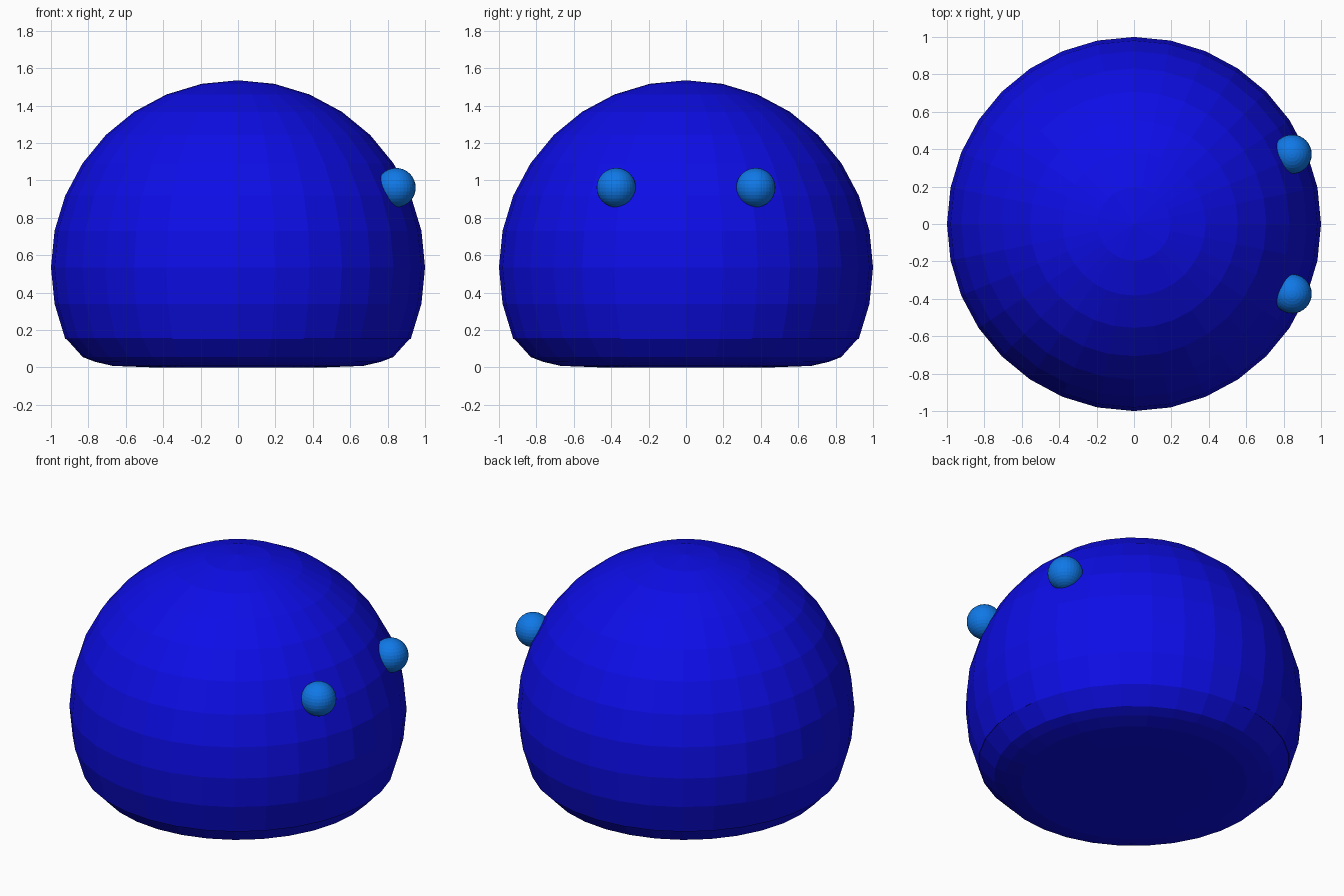
import bpy, bmesh, math

if "Cube" in bpy.data.objects:
    bpy.data.objects.remove(bpy.data.objects["Cube"])

SEG = 32
BODY_Z = 0.535


def material(name, rgb):
    m = bpy.data.materials.new(name)
    m.diffuse_color = (*rgb, 1.0)
    m.use_nodes = True
    m.node_tree.nodes["Principled BSDF"].inputs["Base Color"].default_value = m.diffuse_color
    return m


def finish(bm, name, mat):
    bmesh.ops.recalc_face_normals(bm, faces=bm.faces)
    mesh = bpy.data.meshes.new(name)
    bm.to_mesh(mesh)
    bm.free()
    mesh.materials.append(mat)
    obj = bpy.data.objects.new(name, mesh)
    bpy.context.collection.objects.link(obj)
    return obj


deep_blue = material("deep blue", (0.004, 0.004, 0.8))
light_blue = material("light blue", (0.005, 0.19, 0.8))

# Body: faceted unit dome with a rounded, flattened underside
profile = [(0.0, BODY_Z + 1.0)]
for i in range(1, 11):
    a = math.pi * i / 16
    profile.append((math.sin(a), BODY_Z + math.cos(a)))
profile += [(0.92, 0.155), (0.83, 0.055), (0.765, 0.03), (0.67, 0.008),
            (0.46, 0.0), (0.0, 0.0)]

bm = bmesh.new()
verts = [bm.verts.new((r, 0, z)) for r, z in profile]
edges = [bm.edges.new(pair) for pair in zip(verts, verts[1:])]
bmesh.ops.spin(bm, geom=verts + edges, cent=(0, 0, 0), axis=(0, 0, 1),
               angle=2 * math.pi, steps=SEG, use_duplicate=False)
bmesh.ops.remove_doubles(bm, verts=bm.verts, dist=1e-4)
finish(bm, "body", deep_blue)

# Eyes: a pair of small balls half sunk in the +x side
for name, side in (("left_eye", 1), ("right_eye", -1)):
    bm = bmesh.new()
    bmesh.ops.create_uvsphere(bm, u_segments=SEG, v_segments=16, radius=0.105)
    eye = finish(bm, name, light_blue)
    eye.location = (0.845, side * 0.373, 0.961)
